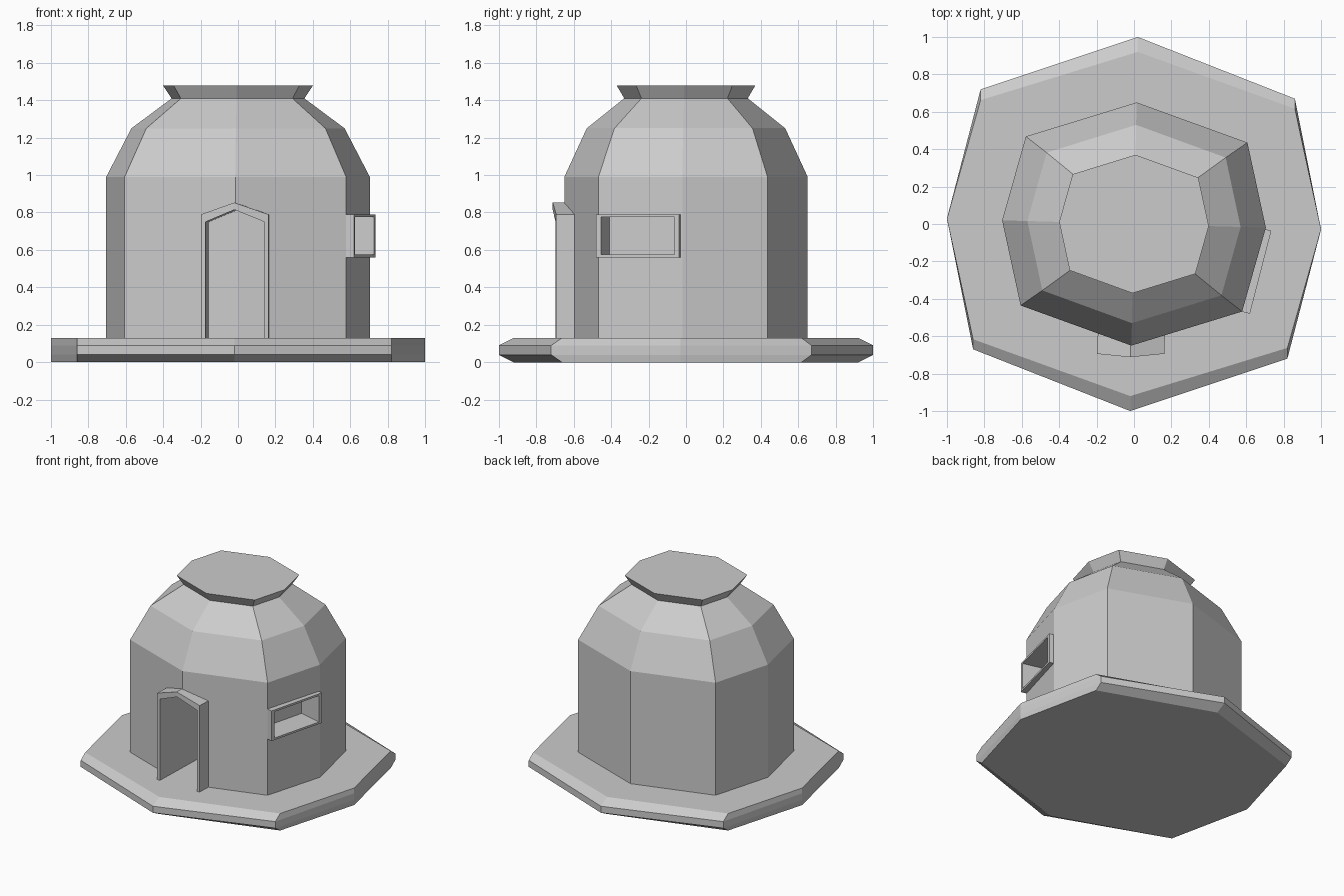
import bpy, bmesh
from mathutils import Vector

if "Cube" in bpy.data.objects:
    bpy.data.objects.remove(bpy.data.objects["Cube"])

# Slightly twisted eight-sided plan; the other half is the point mirror
HALF = [(1.0, -0.03), (0.86, 0.67), (0.02, 1.0), (-0.82, 0.72)]
PLAN = HALF + [(-x, -y) for x, y in HALF]


def finish(name, bm):
    bmesh.ops.recalc_face_normals(bm, faces=bm.faces)
    mesh = bpy.data.meshes.new(name)
    bm.to_mesh(mesh)
    bm.free()
    ob = bpy.data.objects.new(name, mesh)
    bpy.context.collection.objects.link(ob)
    return ob


def stack(name, rings):
    """Closed solid through scaled copies of the plan: (scale x, scale y, z)."""
    bm = bmesh.new()
    loops = [[bm.verts.new((x * sx, y * sy, z)) for x, y in PLAN]
             for sx, sy, z in rings]
    for a, b in zip(loops, loops[1:]):
        for i in range(8):
            j = (i + 1) % 8
            bm.faces.new((a[i], a[j], b[j], b[i]))
    bm.faces.new(loops[0])
    bm.faces.new(loops[-1])
    return finish(name, bm)


def prism(name, pts, vec, fold=None):
    """Extrude an outline along vec; fold joins two outline points by an edge."""
    bm = bmesh.new()
    front = [bm.verts.new(p) for p in pts]
    back = [bm.verts.new(Vector(p) + Vector(vec)) for p in pts]
    n = len(pts)
    for i in range(n):
        j = (i + 1) % n
        bm.faces.new((front[i], front[j], back[j], back[i]))
    for loop in (front, back):
        bm.faces.new(loop)
        if fold:
            bmesh.ops.connect_verts(bm, verts=[loop[k] for k in fold])
    return finish(name, bm)


def cut(ob, cutter):
    m = ob.modifiers.new("opening", 'BOOLEAN')
    m.operation = 'DIFFERENCE'
    m.solver = 'EXACT'
    m.object = cutter
    cutter.hide_render = True
    cutter.hide_set(True)


# Base slab with edges bevelled toward front and back, and domed body
stack("base_slab", [(1, .92, 0), (1, 1, .04), (1, 1, .09), (1, .92, .13)])
body = stack("domed_body", [(.705, .65, .12), (.705, .65, .99), (.57, .53, 1.25),
                            (.355, .33, 1.41), (.40, .37, 1.478)])


# Door frame, folded along the front corner of the wall
def door_outline(x0, x1, base, shoulder, peak, push=0.0):
    xz = [(x0, base), (x0, shoulder), (-.02, peak), (x1, shoulder), (x1, base), (-.02, base)]
    return [(x, -.712 + .1 * abs(x + .02) - push, z) for x, z in xz]


door_frame = prism("door_frame", door_outline(-.197, .162, .12, .79, .853),
                   (.005, .15, 0), (2, 5))
door_cut = prism("door_cutter", door_outline(-.174, .139, .10, .75, .815, .03),
                 (.02, .6, 0), (2, 5))
cut(door_frame, door_cut)
cut(body, door_cut)

# Window frame on the right front wall
along, out = Vector((.25, .968, 0)), Vector((.968, -.25, 0))
centre = Vector((.677, -.258, .675))


def window_outline(w, h, push=0.0):
    return [centre + out * push + along * (sx * w / 2) + Vector((0, 0, sz * h / 2))
            for sx, sz in ((-1, -1), (1, -1), (1, 1), (-1, 1))]


window_frame = prism("window_frame", window_outline(.458, .23), out * -.06)
window_cut = prism("window_cutter", window_outline(.405, .2, .05), out * -.235)
cut(window_frame, window_cut)
cut(body, window_cut)
